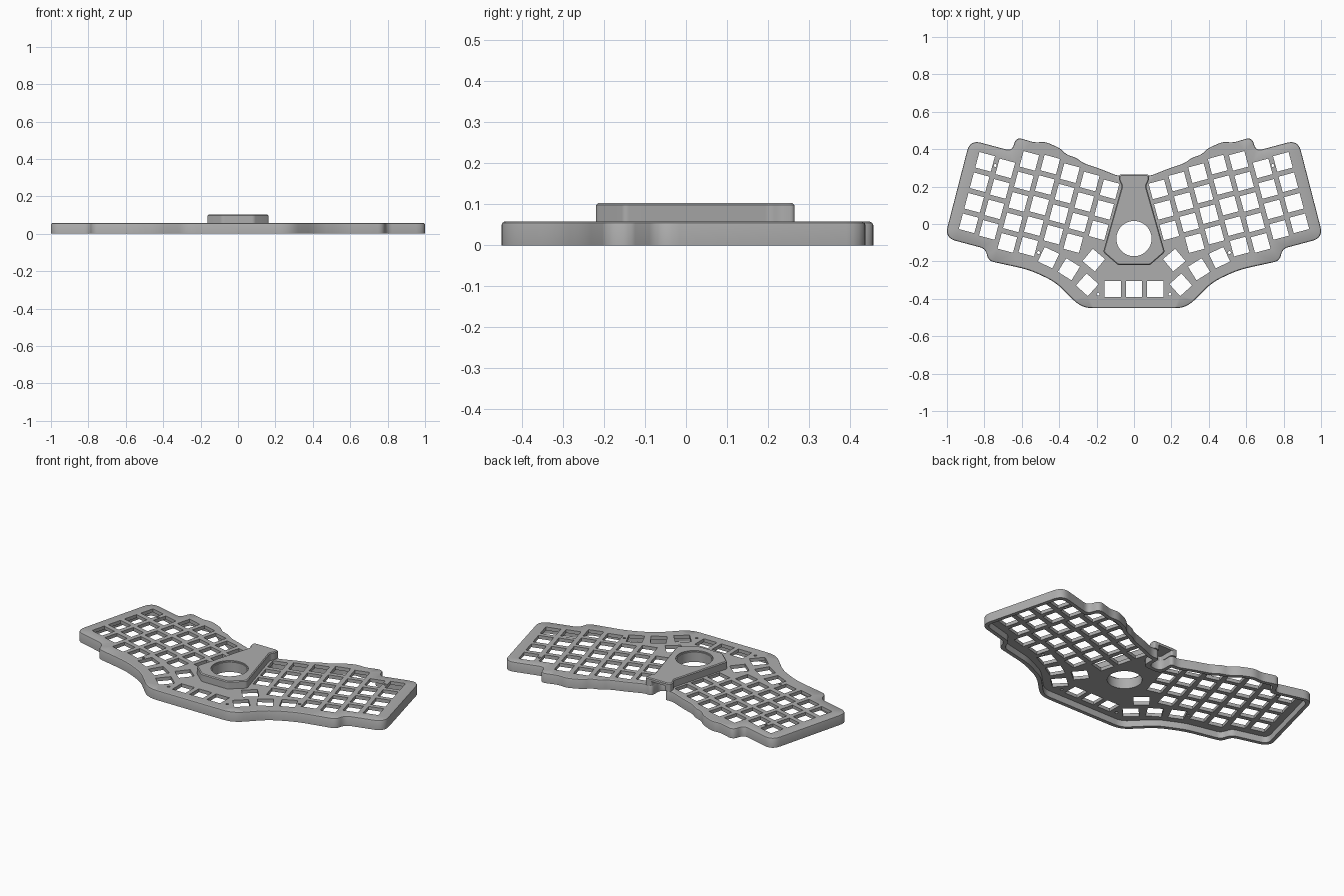
import bpy, bmesh
from math import radians, cos, sin
from mathutils import Vector, Matrix

cube = bpy.data.objects.get("Cube")
if cube:
    bpy.data.objects.remove(cube, do_unlink=True)

GREY = (0.42, 0.42, 0.42, 1)
grey = bpy.data.materials.new("case grey")
grey.use_nodes = True
grey.diffuse_color = GREY
grey.node_tree.nodes["Principled BSDF"].inputs["Base Color"].default_value = GREY


def mirrored(half):
    pts = [Vector(p) for p in half]
    return pts + [Vector((-p.x, p.y)) for p in reversed(pts)]


def inset(pts, d):
    """Offset a clockwise outline inwards."""
    out = []
    for i, p in enumerate(pts):
        a = (p - pts[i - 1]).normalized()
        b = (pts[(i + 1) % len(pts)] - p).normalized()
        na, nb = Vector((a.y, -a.x)), Vector((b.y, -b.x))
        out.append(p + (na + nb) * d / (1 + na.dot(nb)))
    return out


def rounded(pts, r, steps=6):
    """Replace each corner with a short curve."""
    out = []
    for i, p in enumerate(pts):
        a, b = pts[i - 1] - p, pts[(i + 1) % len(pts)] - p
        d = min(r, a.length * 0.45, b.length * 0.45)
        s, e = p + a.normalized() * d, p + b.normalized() * d
        for k in range(steps + 1):
            t = k / steps
            out.append(s * (1 - t) ** 2 + p * 2 * t * (1 - t) + e * t * t)
    return out


def circle(x, y, r, n):
    turns = [radians(360 * k / n) for k in range(n)]
    return [Vector((x + r * cos(a), y + r * sin(a))) for a in turns]


def square(x, y, angle, h=0.043):
    rot = Matrix.Rotation(radians(angle), 2)
    return [Vector((x, y)) + rot @ Vector(c) for c in ((h, h), (h, -h), (-h, -h), (-h, h))]


def loft(bm, levels):
    """Join rings of equal size; return the edges of the first and last ring."""
    rings = [[bm.verts.new((p.x, p.y, z)) for p in pts] for pts, z in levels]
    n = len(rings[0])
    for low, high in zip(rings, rings[1:]):
        for i in range(n):
            j = (i + 1) % n
            bm.faces.new((low[i], high[i], high[j], low[j]))
    return [[bm.edges.get((r[i - 1], r[i])) for i in range(n)] for r in (rings[0], rings[-1])]


def solid(name, outer, holes):
    """Closed body from lofted walls, with caps pierced by the holes."""
    bm = bmesh.new()
    bottoms, tops = [], []
    for levels in [outer] + holes:
        first, last = loft(bm, levels)
        bottoms += first
        tops += last
    for edges in (bottoms, tops):
        bmesh.ops.triangle_fill(bm, use_beauty=True, edges=edges)
    bmesh.ops.recalc_face_normals(bm, faces=bm.faces)
    mesh = bpy.data.meshes.new(name)
    bm.to_mesh(mesh)
    bm.free()
    mesh.materials.append(grey)
    obj = bpy.data.objects.new(name, mesh)
    bpy.context.collection.objects.link(obj)
    bpy.ops.object.select_all(action='DESELECT')
    bpy.context.view_layer.objects.active = obj
    obj.select_set(True)
    bpy.ops.object.shade_smooth_by_angle(angle=radians(30))


PLATE_LOW, PLATE_TOP, ROOF_LOW, ROOF_TOP = 0.038, 0.058, 0.085, 0.103

# Key openings on one side: tilted, staggered columns as (offset, rows)
PITCH, TILT = 0.1135, radians(15)
keys = []
columns = [(.115, 4), (.109, 4), (.181, 5), (.191, 5), (.174, 4), (.158, 4), (.145, 3)]
for i, (v, rows) in enumerate(columns):
    u = 0.855 - i * PITCH
    for row in range(rows):
        w = v - row * PITCH
        keys.append((u * cos(TILT) - w * sin(TILT), u * sin(TILT) + w * cos(TILT), 15))

# Fanned thumb keys and the bottom row
keys += [(.457, -.18, 25), (.348, -.242, 32), (.215, -.193, 40), (.25, -.325, 42), (PITCH, -.348, 0)]

openings = [square(0, -.348, 0), circle(0, -.078, 0.094, 64)]
for side in (1, -1):
    openings += [square(side * x, y, side * angle) for x, y, angle in keys]
    # Small screw holes
    openings += [circle(side * x, y, 0.008, 12) for x, y in ((.192, -.375), (.51, -.153), (.742, .313))]

# Stepped case outline, clockwise from the rear port notch
outline = mirrored([
    (.042, .17), (.042, .262), (.09, .258), (.18, .295), (.27, .325), (.31, .355),
    (.36, .37), (.395, .405), (.475, .44), (.53, .435), (.63, .465), (.652, .39),
    (.877, .45), (1.012, -.074), (.795, -.132), (.778, -.197), (.56, -.245),
    (.42, -.31), (.28, -.45)])
rim = rounded(outline, 0.06)
cavity = rounded(inset(outline, 0.022), 0.04)

# Case: hollow underside, rim, outer wall, softened top edge
solid("keyboard_case",
      [(cavity, PLATE_LOW), (cavity, 0), (rim, 0), (rim, 0.05),
       (rounded(inset(outline, 0.002), 0.06), 0.055),
       (rounded(inset(outline, 0.007), 0.06), PLATE_TOP)],
      [[(pts, PLATE_LOW), (pts, PLATE_TOP)] for pts in openings])

# Raised central hub: a notched body under a full roof
hub = [(.08, .265), (.08, .232), (.064, .205), (.165, -.15), (.085, -.22)]
ball_hole = circle(0, -.078, 0.094, 64)
body = rounded(mirrored([(.042, .17), (.042, .265)] + hub), 0.012)
solid("hub_body", [(body, 0.056), (body, ROOF_LOW)],
      [[(ball_hole, 0.056), (ball_hole, ROOF_LOW)]])

roof = mirrored(hub)
roof_rim = rounded(roof, 0.012)
lip = circle(0, -.078, 0.1, 64)
solid("hub_roof",
      [(roof_rim, ROOF_LOW), (roof_rim, 0.098), (rounded(inset(roof, 0.005), 0.012), ROOF_TOP)],
      [[(ball_hole, ROOF_LOW), (ball_hole, 0.096), (lip, 0.096), (lip, ROOF_TOP)]])
